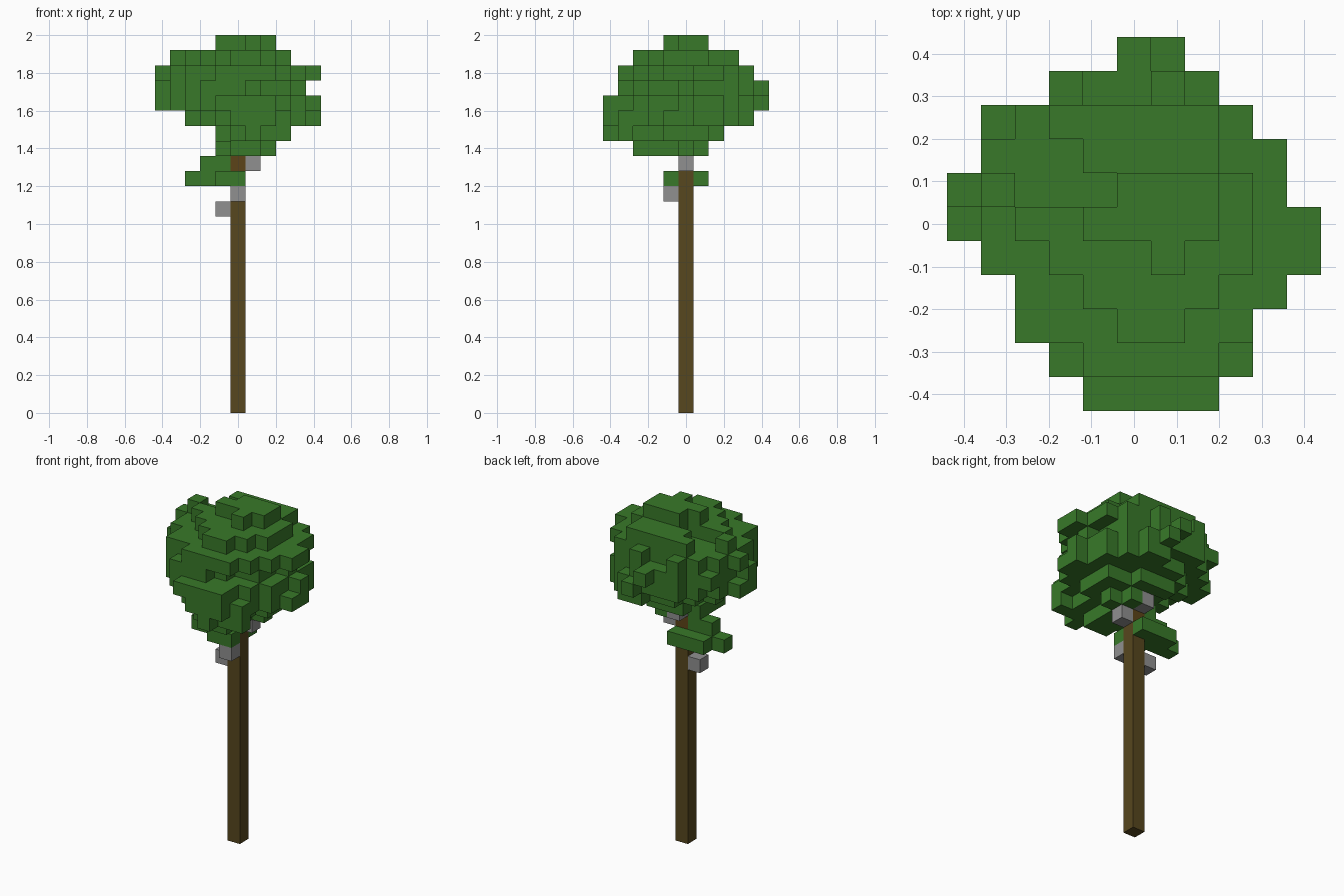
import bpy, bmesh, random
from mathutils import Vector

random.seed(7)
S = 0.08  # edge of one block

cube = bpy.data.objects.get("Cube")
if cube:
    bpy.data.objects.remove(cube, do_unlink=True)


def material(name, srgb):
    colour = [((c / 255 + 0.055) / 1.055) ** 2.4 for c in srgb] + [1]
    m = bpy.data.materials.new(name)
    m.use_nodes = True
    m.diffuse_color = colour
    m.node_tree.nodes["Principled BSDF"].inputs["Base Color"].default_value = colour
    return m


leaf = material("leaf green", (56, 121, 41))
bark = material("bark brown", (87, 71, 30))
wood = material("branch brown", (92, 68, 24))
stone = material("grey", (144, 144, 144))


def blocks(name, cells, mat):
    """Join grid cells into one mesh made of their exposed faces only."""
    cells = set(cells)
    bm = bmesh.new()
    for c in cells:
        mid = Vector(c) + Vector((0, 0, 0.5))
        for axis in range(3):
            for sign in (-1, 1):
                n = Vector((0, 0, 0))
                n[axis] = sign
                if tuple(int(a + b) for a, b in zip(c, n)) in cells:
                    continue
                u, v = Vector((0, 0, 0)), Vector((0, 0, 0))
                u[(axis + 1) % 3] = 0.5 * sign
                v[(axis + 2) % 3] = 0.5
                p = mid + n / 2
                corners = (p - u - v, p + u - v, p + u + v, p - u + v)
                bm.faces.new([bm.verts.new(q * S) for q in corners])
    bmesh.ops.remove_doubles(bm, verts=bm.verts, dist=S / 100)
    mesh = bpy.data.meshes.new(name)
    bm.to_mesh(mesh)
    bm.free()
    mesh.materials.append(mat)
    obj = bpy.data.objects.new(name, mesh)
    bpy.context.collection.objects.link(obj)
    return obj


def row(x0, x1, y, z):
    return [(x, y, z) for x in range(x0, x1 + 1)]


# Trunk: one tall square post, with a short piece of branch wood on top
bpy.ops.mesh.primitive_cube_add(size=1, location=(0, 0, 8 * S))
trunk = bpy.context.object
trunk.name = "trunk"
trunk.scale = (S, S, 16 * S)
bpy.ops.object.transform_apply(location=False, rotation=False, scale=True)
trunk.data.materials.append(bark)
blocks("trunk_top", [(0, 0, 16)], wood)

# Single grey blocks around the upper trunk
for i, c in enumerate([(-1, 0, 13), (0, -1, 14), (1, 0, 16), (0, 1, 17)]):
    blocks(f"grey_block_{i + 1}", [c], stone)

# Small low leaf cluster on the right side of the trunk
blocks("low_leaves", row(-2, 0, 1, 15) + row(-3, -1, 0, 15) + row(-1, 0, -1, 15)
       + row(-2, -1, 0, 16), leaf)

# Crown middle: per layer, the extent in x and in y
layers = {18: (-1, 4, -5, 2), 19: (-3, 5, -5, 4), 20: (-5, 5, -5, 5),
          21: (-5, 4, -4, 5), 22: (-5, 5, -4, 4)}
# Crown plan: extent in x for each row from front to back
plan = [(-1, 2), (-2, 3), (-3, 3), (-3, 4), (-4, 5), (-5, 5),
        (-5, 4), (-4, 4), (-4, 3), (-2, 2), (0, 1)]
# Crown underside and top: extent in x per row, starting at a front row
caps = {17: (-3, [(0, 1), (-1, 1), (-1, 1), (-1, 2), (1, 1)]),
        23: (-3, [(0, 1), (-1, 2), (-2, 3), (-3, 3), (0, 3), (-1, 2), (-2, 2)]),
        24: (-1, [(1, 1), (-1, 2), (0, 2)])}

# Distance of each allowed cell from its layer's middle, 1 on the rim
rim = {}
for z, (xa, xb, ya, yb) in layers.items():
    rx, ry = (xb - xa + 1) / 2, (yb - ya + 1) / 2
    for y in range(ya, yb + 1):
        pa, pb = plan[y + 5]
        for x in range(max(xa, pa), min(xb, pb) + 1):
            rim[x, y, z] = (((x - (xa + xb) / 2) / rx) ** 2
                            + ((y - (ya + yb) / 2) / ry) ** 2)

# Ragged foliage: the rim is uneven, yet keeps the full outline on each axis
crown = {c for c, d in rim.items() if d < random.uniform(0.66, 1.02)}
for z, (front, rows) in caps.items():
    for i, (x0, x1) in enumerate(rows):
        crown.update(row(x0, x1, front + i, z))
for axis in range(3):
    nearest = {}
    for c, d in rim.items():
        key = c[:axis] + c[axis + 1:]
        if key not in nearest or d < rim[nearest[key]]:
            nearest[key] = c
    covered = {c[:axis] + c[axis + 1:] for c in crown}
    crown |= {c for key, c in nearest.items() if key not in covered}

# Loose tufts, and a gap under the front left edge
crown.update(row(-4, -4, 1, 23) + row(-1, 0, 2, 18) + row(4, 5, -1, 22))
crown.difference_update(row(3, 4, -2, 18) + row(3, 4, -3, 18))
blocks("crown", crown, leaf)
